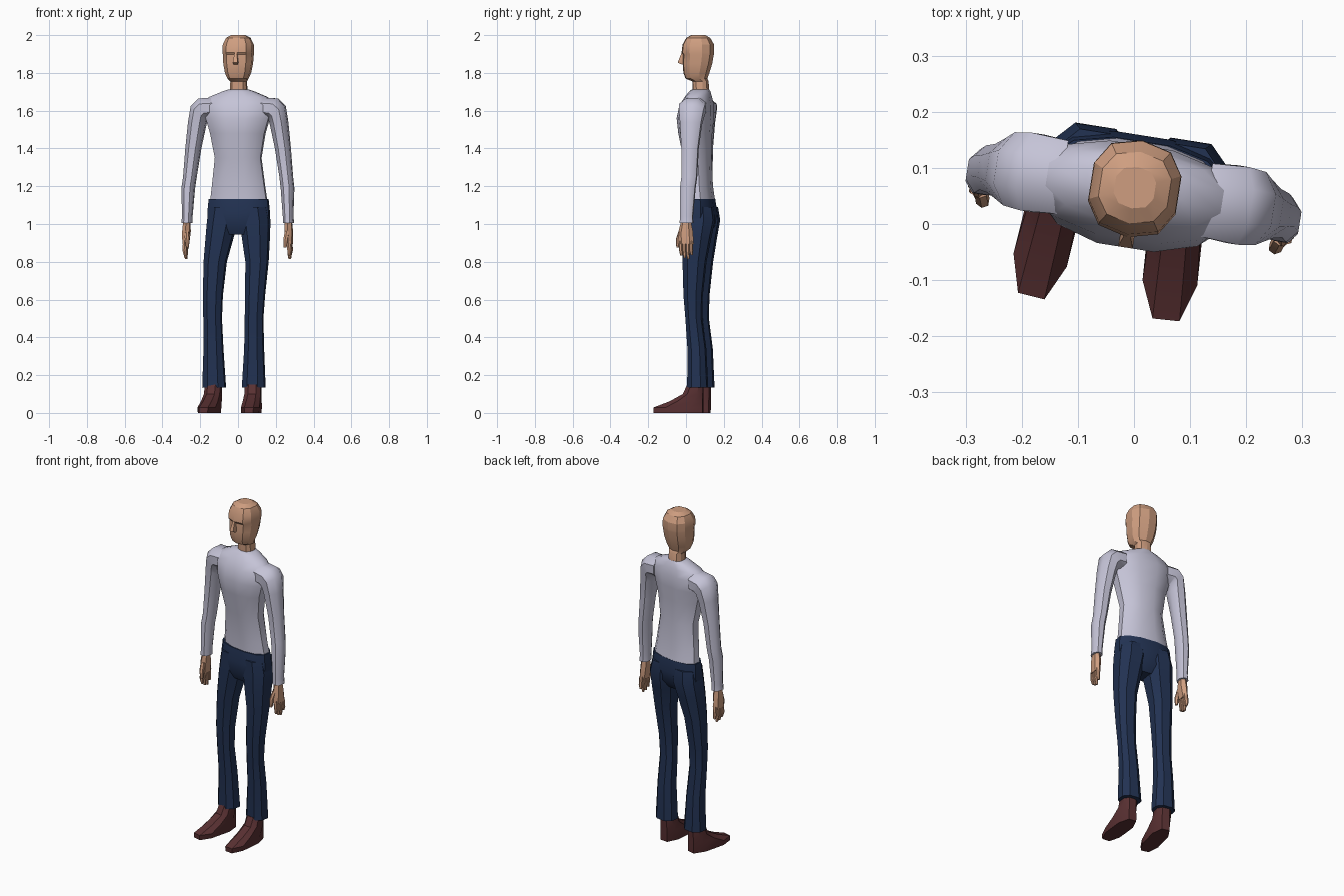
import bpy, bmesh, math
from mathutils import Matrix, Vector


def material(name, rgb):
    m = bpy.data.materials.new(name)
    m.diffuse_color = (*rgb, 1)
    return m


SKIN = material("skin", (0.62, 0.34, 0.215))
SHIRT = material("pale_lilac_shirt", (0.56, 0.55, 0.68))
PANTS = material("navy_trousers", (0.016, 0.032, 0.085))
SHOE = material("brown_shoe", (0.10, 0.03, 0.032))

# The whole body is turned slightly about its own centre
BODY = Matrix.Translation((0, 0.055, 0)) @ Matrix.Rotation(math.radians(-9), 4, 'Z')


def loft(name, rings, mat, n=8, power=0.9, side=1, frame=BODY, shift=None, angle=35):
    """Skin over rings (x, y, z, rx, ry, tilt); side=-1 mirrors in x."""
    bm = bmesh.new()
    loops = []
    fit = math.cos(math.pi / n) ** power
    for r in rings:
        x, y, z, rx, ry = r[:5]
        t = math.radians(r[5]) if len(r) > 5 else 0
        loop = []
        for i in range(n):
            a = 2 * math.pi * (i + 0.5) / n
            c, s = math.cos(a), math.sin(a)
            u = rx / fit * math.copysign(abs(c) ** power, c)
            v = ry / fit * math.copysign(abs(s) ** power, s)
            p = Vector((side * (x + u * math.cos(t)), y + v, z + u * math.sin(t)))
            if shift:
                p.x += shift(z)
            loop.append(bm.verts.new(frame @ p))
        loops.append(loop)
    for a, b in zip(loops, loops[1:]):
        for i in range(n):
            j = (i + 1) % n
            bm.faces.new((a[i], a[j], b[j], b[i]))
    bm.faces.new(loops[0])
    bm.faces.new(loops[-1])
    bmesh.ops.recalc_face_normals(bm, faces=bm.faces)
    me = bpy.data.meshes.new(name)
    bm.to_mesh(me)
    bm.free()
    ob = bpy.data.objects.new(name, me)
    bpy.context.collection.objects.link(ob)
    me.materials.append(mat)
    bpy.ops.object.select_all(action='DESELECT')
    ob.select_set(True)
    bpy.context.view_layer.objects.active = ob
    bpy.ops.object.shade_smooth_by_angle(angle=math.radians(angle))
    return ob


# Head and neck, with a small brow ledge
loft("head", [
    (0, .025, 1.68, .046, .042), (0, .022, 1.755, .042, .042),
    (0, .000, 1.77, .053, .056), (0, .000, 1.80, .066, .067),
    (0, .006, 1.85, .075, .076), (0, .011, 1.897, .078, .079),
    (0, .008, 1.908, .079, .084), (0, .010, 1.95, .078, .081),
    (0, .010, 1.985, .062, .062), (0, .010, 2.00, .036, .036)],
    SKIN, n=10, power=.8, angle=25)
# Nose
loft("nose", [(0, -.066, 1.845, .010, .012), (0, -.080, 1.855, .013, .018),
              (0, -.068, 1.908, .006, .010)], SKIN, n=4, power=1)

# Shirt body
loft("shirt_torso", [
    (0, .025, 1.125, .150, .068), (0, .018, 1.20, .140, .064),
    (0, .006, 1.35, .122, .070), (0, -.006, 1.48, .145, .084),
    (0, -.006, 1.56, .168, .092), (0, .002, 1.63, .185, .084),
    (0, .010, 1.672, .155, .066), (0, .018, 1.70, .088, .054),
    (0, .022, 1.713, .050, .044)], SHIRT, n=12, power=.9, angle=40)

# Trouser seat
loft("trouser_seat", [
    (0, .022, 1.132, .157, .071), (0, .022, 1.06, .164, .082),
    (0, .018, 0.99, .160, .074), (0, .012, .945, .10, .048)],
    PANTS, n=12, power=.85)


def lean(z):
    """Lower legs drift a little to one side."""
    return -0.025 * min(1, max(0, (1.0 - z) / .45))


for side, tag in ((-1, "left"), (1, "right")):
    # Trouser legs
    loft(tag + "_trouser_leg", [
        (.080, .022, 1.09, .070, .076), (.086, .026, 1.02, .078, .082),
        (.097, .016, .93, .070, .074), (.112, .006, .80, .058, .060),
        (.113, -.003, .62, .050, .048), (.111, .000, .50, .047, .042),
        (.109, .016, .34, .050, .047), (.106, .020, .135, .060, .052)],
        PANTS, n=8, power=.85, side=side, shift=lean)

    # Sleeve, from the shoulder down to the cuff
    loft(tag + "_sleeve", [
        (.130, .008, 1.615, .055, .066, 90), (.185, .008, 1.612, .058, .070, 65),
        (.208, .008, 1.590, .055, .066, 40), (.220, .006, 1.530, .046, .056, 12),
        (.240, .004, 1.40, .040, .044), (.258, .003, 1.25, .034, .040),
        (.266, -.004, 1.19, .034, .040), (.270, -.010, 1.04, .026, .033),
        (.272, -.010, 1.005, .028, .035)],
        SHIRT, n=8, side=side, angle=45)

    # Hand: palm, four fingers and thumb
    loft(tag + "_palm", [
        (.272, -.012, 1.02, .017, .022), (.274, -.014, .96, .020, .034),
        (.278, -.012, .895, .015, .037)], SKIN, n=6, side=side)
    for i in range(4):
        y = -.040 + .0185 * i
        tip = .815 + (.018, .004, 0, .022)[i]
        loft(f"{tag}_finger_{i + 1}", [
            (.277, y, .91, .011, .009), (.281, y + .002, .86, .010, .009),
            (.278, y + .004, tip, .006, .006)], SKIN, n=6, side=side)
    loft(tag + "_thumb", [
        (.270, -.038, .965, .011, .012), (.264, -.056, .92, .011, .011),
        (.262, -.058, .875, .007, .007)], SKIN, n=6, side=side)

    # Shoe, each turned its own way
    at, turn = ((-.130, .085, 0), -14) if side < 0 else ((.080, .048, 0), -6)
    foot = Matrix.Translation(at) @ Matrix.Rotation(math.radians(turn), 4, 'Z')
    loft(tag + "_shoe", [
        (0, -.089, 0, .047, .130), (0, -.089, .028, .049, .131),
        (0, -.045, .062, .046, .087), (0, -.010, .10, .043, .053),
        (0, .002, .15, .042, .042)], SHOE, n=8, power=.8, frame=foot)
